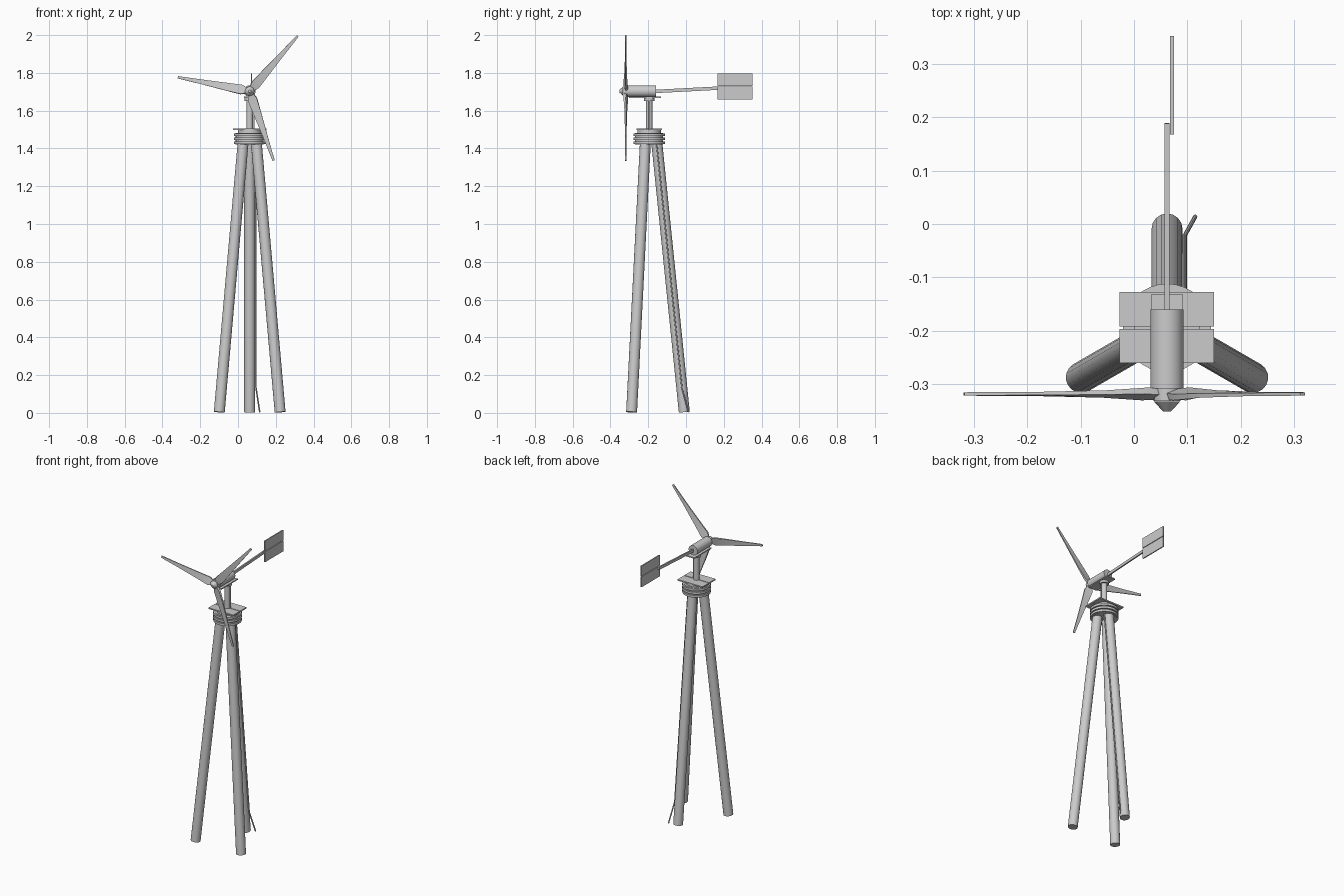
import bpy, bmesh, math
from mathutils import Vector, Matrix

if "Cube" in bpy.data.objects:
    bpy.data.objects.remove(bpy.data.objects["Cube"])

CX, CY, HUB_Z = 0.062, -0.195, 1.703

grey = bpy.data.materials.new("light_grey")
grey.diffuse_color = (0.6, 0.6, 0.6, 1)
grey.use_nodes = True
grey.node_tree.nodes["Principled BSDF"].inputs["Base Color"].default_value = grey.diffuse_color


def finish(name, bm, smooth=True):
    bmesh.ops.recalc_face_normals(bm, faces=bm.faces)
    me = bpy.data.meshes.new(name)
    bm.to_mesh(me)
    bm.free()
    ob = bpy.data.objects.new(name, me)
    bpy.context.collection.objects.link(ob)
    me.materials.append(grey)
    if smooth:
        bpy.ops.object.select_all(action='DESELECT')
        ob.select_set(True)
        bpy.context.view_layer.objects.active = ob
        bpy.ops.object.shade_smooth_by_angle(angle=math.radians(35))
    return ob


def rod(name, a, b, r1, r2=None, sides=24):
    """Cylinder or cone between two points."""
    a, b = Vector(a), Vector(b)
    bm = bmesh.new()
    rot = (b - a).to_track_quat('Z', 'Y').to_matrix().to_4x4()
    bmesh.ops.create_cone(bm, cap_ends=True, segments=sides, radius1=r1,
                          radius2=r1 if r2 is None else r2, depth=(b - a).length,
                          matrix=Matrix.Translation((a + b) / 2) @ rot)
    return finish(name, bm)


def box(name, lo, hi):
    lo, hi = Vector(lo), Vector(hi)
    bm = bmesh.new()
    bmesh.ops.create_cube(bm, size=1, matrix=Matrix.Translation((lo + hi) / 2)
                          @ Matrix.Diagonal((*(hi - lo), 1)))
    return finish(name, bm, False)


# Three leaning legs
for i, deg in enumerate((90, 210, 330)):
    d = Vector((math.cos(math.radians(deg)), math.sin(math.radians(deg)), 0))
    base = Vector((CX, CY, 0.004))
    rod(f"leg_{i + 1}", base + d * 0.186, base + d * 0.04 + Vector((0, 0, 1.43)), 0.029, sides=16)

# Stacked collar bands on a core
rod("collar_core", (CX, CY, 1.422), (CX, CY, 1.482), 0.074, sides=32)
for i in range(3):
    z = 1.424 + i * 0.021
    rod(f"collar_band_{i + 1}", (CX, CY, z), (CX, CY, z + 0.014), 0.083, sides=32)

# Platform: support block and two plates
rod("platform_support", (CX, CY, 1.48), (CX, CY, 1.498), 0.062, sides=32)
box("platform_front", (-0.027, -0.261, 1.497), (0.15, -0.197, 1.505))
box("platform_back", (-0.027, -0.192, 1.497), (0.15, -0.128, 1.505))

# Mast with flange and bed plate
rod("mast", (CX, CY, 1.5), (CX, CY, 1.67), 0.017)
rod("mast_flange", (CX, CY, 1.652), (CX, CY, 1.668), 0.027)
box("bed_plate", (0.032, -0.302, 1.667), (0.092, -0.132, 1.674))

# Generator housing, hub and nose
rod("housing", (CX, -0.309, HUB_Z), (CX, -0.16, HUB_Z), 0.031, sides=32)
rod("hub", (CX, -0.332, HUB_Z), (CX, -0.306, HUB_Z), 0.025, sides=16)
rod("nose", (CX, -0.333, HUB_Z), (CX, -0.352, HUB_Z), 0.025, 0.007, sides=16)

# Blades: distance, half width, half thickness, twist in degrees
STATIONS = ((0.015, 0.014, 0.007, 20), (0.045, 0.025, 0.006, 14),
            (0.12, 0.021, 0.004, 8), (0.25, 0.013, 0.003, 4), (0.388, 0.006, 0.003, 2))
for i, deg in enumerate((49, 169, 289)):
    bm = bmesh.new()
    rings = []
    for r, w, t, tw in STATIONS:
        twist = Matrix.Rotation(math.radians(tw), 3, 'X')
        rings.append([bm.verts.new(twist @ Vector((r, y, z)))
                      for y, z in ((-t, -w), (t, -w), (t, w), (-t, w))])
    for a, b in zip(rings, rings[1:]):
        for k in range(4):
            bm.faces.new((a[k], a[(k + 1) % 4], b[(k + 1) % 4], b[k]))
    bm.faces.new(rings[0])
    bm.faces.new(rings[-1])
    bm.transform(Matrix.Translation((CX, -0.319, HUB_Z))
                 @ Matrix.Rotation(-math.radians(deg), 4, 'Y'))
    finish(f"blade_{i + 1}", bm)

# Tail boom (slightly rising bar) and two fin panels
bm = bmesh.new()
bmesh.ops.create_cube(bm, size=1, matrix=Matrix.Diagonal((0.009, 0.352, 0.018, 1)))
bm.transform(Matrix.Translation((CX, 0.013, 1.711)) @ Matrix.Rotation(math.radians(3), 4, 'X'))
finish("tail_boom", bm, False)
box("tail_fin_upper", (0.068, 0.168, 1.731), (0.075, 0.353, 1.796))
box("tail_fin_lower", (0.068, 0.168, 1.66), (0.075, 0.353, 1.727))

# Cable running down the back leg and splaying out at the ground
path = ((0.095, -0.156, 1.43), (0.095, -0.022, 0.135), (0.115, 0.014, 0.004))
for i, (a, b) in enumerate(zip(path, path[1:])):
    rod(f"cable_{i + 1}", a, b, 0.004, sides=8)
rod("mast_cable", (0.085, CY, 1.5), (0.085, CY, 1.668), 0.003, sides=8)
